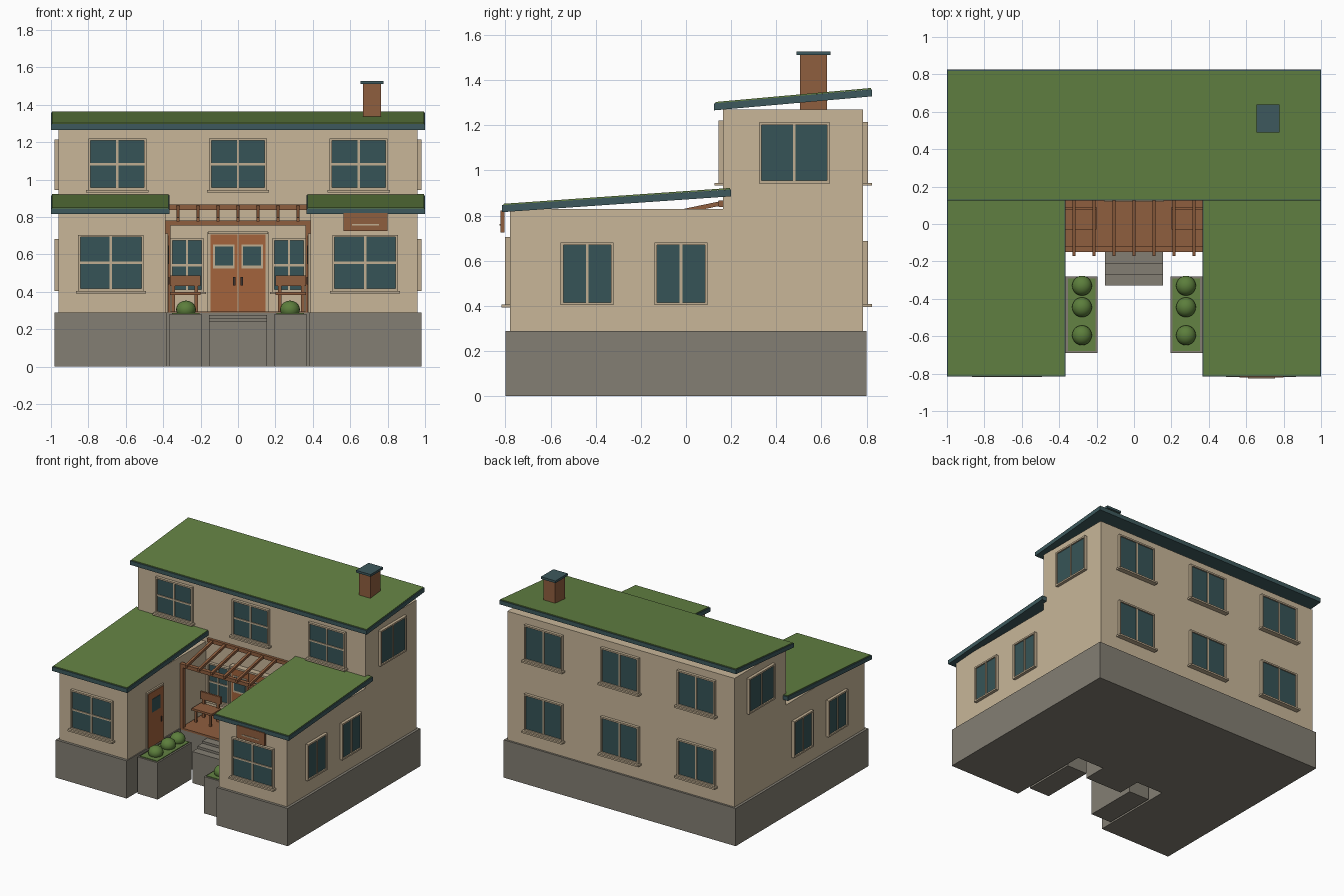
import bpy, bmesh, math
from mathutils import Matrix, Vector

if "Cube" in bpy.data.objects:
    bpy.data.objects.remove(bpy.data.objects["Cube"], do_unlink=True)


def material(name, r, g, b):
    lin = [((c / 255 + 0.055) / 1.055) ** 2.4 for c in (r, g, b)] + [1]
    m = bpy.data.materials.new(name)
    m.use_nodes = True
    m.diffuse_color = lin
    m.node_tree.nodes["Principled BSDF"].inputs["Base Color"].default_value = lin
    return m


WALL = material("wall plaster", 200, 182, 153)
TRIM = material("window trim", 192, 174, 145)
STONE = material("foundation stone", 131, 126, 115)
GRASS = material("roof grass", 99, 130, 67)
TEAL = material("roof edge teal", 61, 89, 93)
GLASS = material("window glass", 54, 84, 87)
WOOD = material("brown wood", 143, 94, 62)
DOOR = material("door terracotta", 163, 99, 60)
BUSH = material("bush green", 92, 126, 60)
METAL = material("dark handle", 60, 50, 45)


def finish(name, bm, mats, matrix=Matrix()):
    bmesh.ops.recalc_face_normals(bm, faces=bm.faces)
    mesh = bpy.data.meshes.new(name)
    bm.to_mesh(mesh)
    bm.free()
    for m in mats:
        mesh.materials.append(m)
    ob = bpy.data.objects.new(name, mesh)
    ob.matrix_world = matrix
    bpy.context.collection.objects.link(ob)
    return ob


def boxes(name, pieces, matrix=Matrix()):
    """One object from (material, x0, x1, y0, y1, z0, z1) boxes."""
    bm = bmesh.new()
    mats = []
    for mat, *b in pieces:
        if mat not in mats:
            mats.append(mat)
        lo, hi = Vector(b[0::2]), Vector(b[1::2])
        m = Matrix.Translation((lo + hi) / 2) @ Matrix.Diagonal((*(hi - lo), 1))
        made = bmesh.ops.create_cube(bm, size=1, matrix=m)
        for f in {f for v in made["verts"] for f in v.link_faces}:
            f.material_index = mats.index(mat)
    return finish(name, bm, mats, matrix)


def box(name, mat, *b):
    return boxes(name, [(mat, *b)])


def prism(name, mat, profile, push):
    bm = bmesh.new()
    face = bm.faces.new([bm.verts.new(p) for p in profile])
    out = bmesh.ops.extrude_face_region(bm, geom=[face])
    bmesh.ops.translate(bm, vec=push, verts=[v for v in out["geom"] if isinstance(v, bmesh.types.BMVert)])
    return finish(name, bm, [mat])


def sloped(name, mat, x0, x1, y0, z0, y1, z1, thick):
    """Slab rising from (y0, z0) to (y1, z1), measured along its underside."""
    prof = [(x0, y0, z0), (x0, y1, z1), (x0, y1, z1 + thick), (x0, y0, z0 + thick)]
    return prism(name, mat, prof, (x1 - x0, 0, 0))


def roof(name, x0, x1, y0, z0, y1, z1):
    e, t = 0.006, 0.031
    sloped(name + "_slab", TEAL, x0, x1, y0, z0, y1, z1, t)
    sloped(name + "_grass", GRASS, x0 + e, x1 - e, y0 + e, z0 + t, y1 - e, z1 + t, 0.006)


def placed(x, y, z, deg):
    return Matrix.Translation((x, y, z)) @ Matrix.Rotation(math.radians(deg), 4, "Z")


def window(name, at, w, h, deg=0, rows=1, sill=True):
    """Two-column window, facing -y before turning; at is its bottom centre on the wall."""
    a, f, b = w / 2, 0.012, 0.006
    p = [(GLASS, -a + f, a - f, -0.012, 0.0, f, h - f),
         (TRIM, -a, -a + f, -0.022, 0, 0, h), (TRIM, a - f, a, -0.022, 0, 0, h),
         (TRIM, -a, a, -0.022, 0, 0, f), (TRIM, -a, a, -0.022, 0, h - f, h),
         (TRIM, -b, b, -0.018, 0, f, h - f)]
    if rows == 2:
        p.append((TRIM, -a + f, a - f, -0.018, 0, h / 2 - b, h / 2 + b))
    if sill:
        p.append((TRIM, -a - 0.012, a + 0.012, -0.038, 0, -0.013, 0))
    boxes(name, p, placed(*at, deg))


# Foundation: U-shaped plinth around the entrance court
outline = [(-0.98, -0.8), (-0.38, -0.8), (-0.38, -0.15), (0.38, -0.15),
           (0.38, -0.8), (0.98, -0.8), (0.98, 0.8), (-0.98, 0.8)]
prism("foundation", STONE, [(x, y, 0) for x, y in outline], (0, 0, 0.288))

# Main block and roof
box("main_walls", WALL, -0.96, 0.96, 0.165, 0.785, 0.288, 1.27)
roof("main_roof", -1, 1, 0.125, 1.266, 0.825, 1.328)

# Chimney
box("chimney", WOOD, 0.668, 0.765, 0.505, 0.625, 1.27, 1.51)
box("chimney_cap", TEAL, 0.655, 0.777, 0.49, 0.64, 1.51, 1.527)

# Upper front and rear windows
for i, x in enumerate((-0.645, 0, 0.645)):
    window(f"upper_front_window_{i}", (x, 0.165, 0.945), 0.31, 0.275, rows=2)
    window(f"upper_back_window_{i}", (x, 0.785, 0.945), 0.32, 0.27, 180)
    window(f"lower_back_window_{i}", (x, 0.785, 0.408), 0.32, 0.28, 180)

# Parts repeated on both sides
for s, side in ((1, "left"), (-1, "right")):
    def span(a, b):
        return sorted((s * a, s * b))

    box(side + "_wing_walls", WALL, *span(0.387, 0.96), -0.78, 0.17, 0.288, 0.83)
    roof(side + "_wing_roof", *span(0.365, 1), -0.815, 0.815, 0.2, 0.885)
    window(side + "_wing_front_window", (s * 0.68, -0.78, 0.405), 0.35, 0.3, rows=2)
    window(side + "_porch_window", (s * 0.272, 0.165, 0.4), 0.18, 0.285, rows=2)
    for i, (y, z, w, h) in enumerate(((-0.438, 0.403, 0.235, 0.278),
                                      (-0.022, 0.403, 0.235, 0.278),
                                      (0.48, 0.943, 0.315, 0.27))):
        window(f"{side}_side_window_{i}", (s * 0.96, y, z), w, h, s * 90, sill=False)

    # Side door facing the court
    boxes(side + "_court_door",
          [(TRIM, -0.1, 0.1, -0.012, 0, 0, 0.425), (DOOR, -0.088, 0.088, -0.016, 0, 0, 0.413),
           (GLASS, -0.05, 0.05, -0.019, 0, 0.26, 0.36), (METAL, 0.06, 0.07, -0.021, 0, 0.15, 0.19)],
          placed(s * 0.387, -0.46, 0.288, -s * 90))

    # Planter with three bushes
    boxes(side + "_planter", [(STONE, *span(0.195, 0.365), -0.69, -0.28, 0, 0.28),
                              (GRASS, *span(0.207, 0.353), -0.678, -0.292, 0.27, 0.286)])
    for i, y in enumerate((-0.33, -0.445, -0.595)):
        bm = bmesh.new()
        bmesh.ops.create_uvsphere(bm, u_segments=20, v_segments=12, radius=0.053)
        for f in bm.faces:
            f.smooth = True
        finish(f"{side}_bush_{i}", bm, [BUSH],
               Matrix.Translation((s * 0.278, y, 0.305)) @ Matrix.Diagonal((1, 1, 0.9, 1)))

    # Bench
    boxes(side + "_bench", [
        (WOOD, *span(0.2, 0.37), -0.03, 0.085, 0.382, 0.398),
        (WOOD, *span(0.2, 0.37), 0.075, 0.09, 0.43, 0.487),
        *[(WOOD, *span(x, x + 0.018), y, y + 0.015, 0.29, z)
          for x in (0.215, 0.337) for y, z in ((-0.02, 0.385), (0.075, 0.45))]])

    # Pergola post
    box(side + "_pergola_post", WOOD, *span(0.36, 0.387), -0.15, -0.12, 0.288, 0.76)

# Pergola beams and sloping rafters
box("pergola_front_beam", WOOD, -0.387, 0.387, -0.15, -0.12, 0.755, 0.782)
box("pergola_wall_beam", WOOD, -0.365, 0.365, 0.145, 0.166, 0.838, 0.866)
for i in range(7):
    x = (i - 3) * 0.107
    sloped(f"pergola_rafter_{i}", WOOD, x - 0.009, x + 0.009, -0.17, 0.776, 0.16, 0.845, 0.02)

# Porch deck and steps
box("porch_deck", WOOD, -0.38, 0.38, -0.15, 0.17, 0.28, 0.294)
for i, (y, z) in enumerate(((-0.21, 0.275), (-0.27, 0.258), (-0.33, 0.24))):
    box(f"entrance_step_{i}", STONE, -0.155, 0.155, y, y + 0.06, 0, z)

# Double entrance door
entry = [(TRIM, -0.162, 0.162, 0.14, 0.166, 0.29, 0.72), (TRIM, -0.16, 0.16, 0.12, 0.166, 0.708, 0.722)]
for s in (1, -1):
    for mat, a, b, y, z0, z1 in ((DOOR, 0.003, 0.148, 0.133, 0.294, 0.706),
                                 (TRIM, 0.018, 0.134, 0.13, 0.525, 0.652),
                                 (GLASS, 0.028, 0.124, 0.127, 0.54, 0.642),
                                 (METAL, 0.014, 0.026, 0.12, 0.435, 0.48)):
        entry.append((mat, *sorted((s * a, s * b)), y, 0.15, z0, z1))
boxes("entrance_doors", entry)

# Plain hanging board on the left wing
boxes("hanging_board", [(WOOD, 0.565, 0.8, -0.822, -0.805, 0.725, 0.822),
                        (TRIM, 0.61, 0.755, -0.826, -0.822, 0.755, 0.763)])
